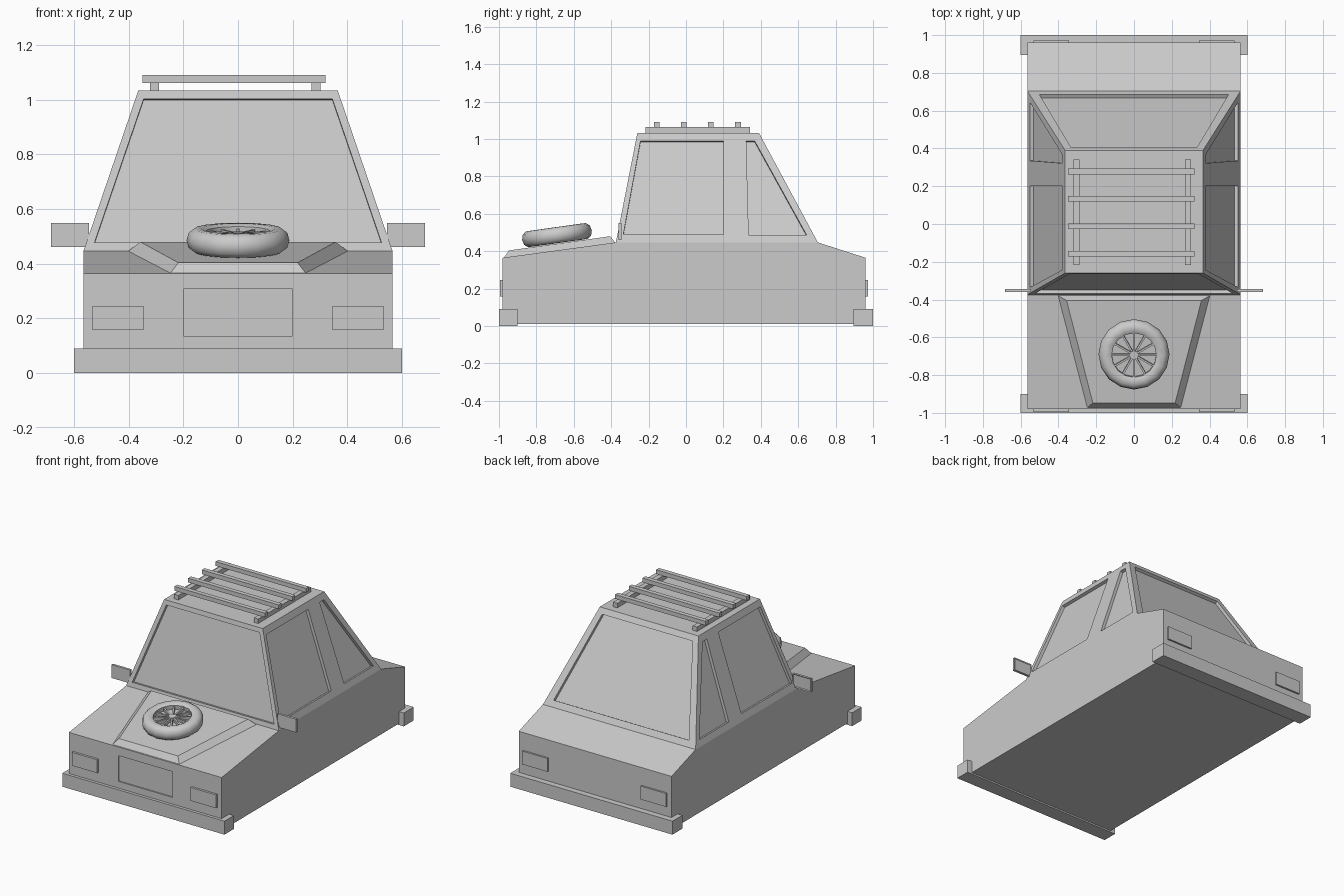
import bpy, bmesh, math
from mathutils import Vector, Matrix

if "Cube" in bpy.data.objects:
    bpy.data.objects.remove(bpy.data.objects["Cube"])


def make(name, verts, faces):
    bm = bmesh.new()
    vs = [bm.verts.new(v) for v in verts]
    for f in faces:
        bm.faces.new([vs[i] for i in f])
    bmesh.ops.recalc_face_normals(bm, faces=bm.faces[:])
    me = bpy.data.meshes.new(name)
    bm.to_mesh(me)
    bm.free()
    ob = bpy.data.objects.new(name, me)
    bpy.context.collection.objects.link(ob)
    return ob


HEXA = [(0, 1, 2, 3), (4, 5, 6, 7)] + [(i, (i + 1) % 4, (i + 1) % 4 + 4, i + 4) for i in range(4)]


def box(name, x0, x1, y0, y1, z0, z1):
    v = [(x, y, z) for z in (z0, z1) for x, y in ((x0, y0), (x1, y0), (x1, y1), (x0, y1))]
    return make(name, v, HEXA)


# Body shell: side profile (half width, y, z), cabin narrowing to the roof
ZB, ZR, WB, WR = 0.447, 1.033, 0.565, 0.365
prof = [(WB, -.98, .01), (WB, -.98, .365), (WB, -.375, ZB), (WR, -.26, ZR),
        (WR, .39, ZR), (WB, .705, ZB), (WB, .96, .365), (WB, .96, .01)]
n = len(prof)
verts = [(s * w, y, z) for s in (-1, 1) for w, y, z in prof]
faces = [(i, (i + 1) % n, (i + 1) % n + n, i + n) for i in range(n)]
for o in (0, n):
    faces += [[o + i for i in (0, 1, 2, 5, 6, 7)], [o + i for i in (2, 3, 4, 5)]]
body = make("body_shell", verts, faces)


# Window recesses: prisms standing on each sloped cabin face
def t(z):
    return (z - ZB) / (ZR - ZB)


def side_pt(y, z, s):
    return Vector((s * (WB + (WR - WB) * t(z)), y, z))


panes = []
for y_base, y_roof, w0, z0, w1, z1 in ((-.375, -.26, .525, .477, .345, 1.003),
                                      (.705, .39, .5, .485, .335, .998)):
    panes.append([Vector((x, y_base + (y_roof - y_base) * t(z), z))
                  for x, z in ((-w0, z0), (w0, z0), (w1, z1), (-w1, z1))])
for s in (-1, 1):
    for quad in (((-.335, .49), (.2, .49), (.2, .99), (-.243, .99)),
                 ((.335, .487), (.645, .487), (.367, .99), (.322, .99))):
        panes.append([side_pt(y, z, s) for y, z in quad])
# front panel recess
panes.append([Vector((x, -.98, z)) for x, z in ((-.2, .135), (.2, .135), (.2, .307), (-.2, .307))])

cv, cf = [], []
for k, p in enumerate(panes):
    nrm = (p[1] - p[0]).cross(p[3] - p[0]).normalized()
    if nrm.dot(p[0] - Vector((0, .1, .3))) < 0:
        nrm = -nrm
    depth = .008 if k == len(panes) - 1 else .02
    cf += [[i + len(cv) for i in f] for f in HEXA]
    cv += [q - nrm * depth for q in p] + [q + nrm * .03 for q in p]
cutter = make("recess_cutter", cv, cf)
cutter.hide_render = True
mod = body.modifiers.new("recesses", 'BOOLEAN')
mod.operation, mod.solver, mod.object = 'DIFFERENCE', 'EXACT', cutter
bpy.context.view_layer.objects.active = body
bpy.ops.object.modifier_apply(modifier=mod.name)
bpy.data.objects.remove(cutter)

# Raised hood panel
make("hood_bulge",
     [(-.25, -.975, .362), (.25, -.975, .362), (.405, -.377, .444), (-.405, -.377, .444),
      (-.218, -.947, .404), (.218, -.947, .404), (.357, -.405, .48), (-.357, -.405, .48)], HEXA)

# Bumpers
box("front_bumper", -.6, .6, -1, -.9, 0, .09)
box("rear_bumper", -.6, .6, .895, 1, 0, .09)

# Lamps and mirrors on both sides
for s, side in ((-1, "left"), (1, "right")):
    a, b = sorted((s * .345, s * .533))
    box(side + "_headlight", a, b, -.995, -.97, .157, .246)
    box(side + "_tail_light", a, b, .95, .972, .157, .246)
    a, b = sorted((s * .545, s * .683))
    mirror = box(side + "_mirror", a, b, -.361, -.345, .461, .55)
    bm = bmesh.new()
    bm.from_mesh(mirror.data)
    back = [f for f in bm.faces if f.normal.y > .9]
    bmesh.ops.inset_region(bm, faces=back, thickness=.008, depth=0)
    bmesh.ops.translate(bm, verts=back[0].verts[:], vec=(0, -.005, 0))
    bm.to_mesh(mirror.data)
    bm.free()

# Roof rack
for i, x in enumerate((-.305, .285)):
    box(f"rack_rail_{i + 1}", x - .016, x + .016, -.217, .342, 1.03, 1.063)
for i in range(4):
    y = -.157 + i * .145
    box(f"rack_bar_{i + 1}", -.35, .32, y - .015, y + .015, 1.062, 1.09)

# Spare wheel lying on the hood
wheel = Matrix.Translation((0, -.69, .486)) @ Matrix.Rotation(math.radians(8), 4, 'X')
SEG = 16


def ring(r, z):
    return [(r * math.cos(2 * math.pi * i / SEG), r * math.sin(2 * math.pi * i / SEG), z) for i in range(SEG)]


section = [(.118, -.034), (.135, -.043), (.162, -.042), (.181, -.027), (.188, 0),
           (.181, .027), (.162, .042), (.135, .043), (.118, .034)]
m = len(section)
tyre = make("spare_tyre", [v for r, z in section for v in ring(r, z)],
            [(j * SEG + i, j * SEG + (i + 1) % SEG, (j + 1) % m * SEG + (i + 1) % SEG, (j + 1) % m * SEG + i)
             for j in range(m) for i in range(SEG)])
tyre.matrix_world = wheel
bpy.ops.object.select_all(action='DESELECT')
tyre.select_set(True)
bpy.context.view_layer.objects.active = tyre
bpy.ops.object.shade_smooth_by_angle(angle=math.radians(40))


def disc(name, r, z0, z1):
    f = [range(SEG), range(SEG, 2 * SEG)]
    f += [(i, (i + 1) % SEG, (i + 1) % SEG + SEG, i + SEG) for i in range(SEG)]
    make(name, ring(r, z0) + ring(r, z1), f).matrix_world = wheel


disc("wheel_disc", .12, -.01, .005)
disc("wheel_hub", .022, .004, .03)
for i in range(12):
    spoke = box(f"wheel_spoke_{i + 1}", .015, .12, -.005, .005, .004, .026)
    spoke.matrix_world = wheel @ Matrix.Rotation(i * math.pi / 6, 4, 'Z')
